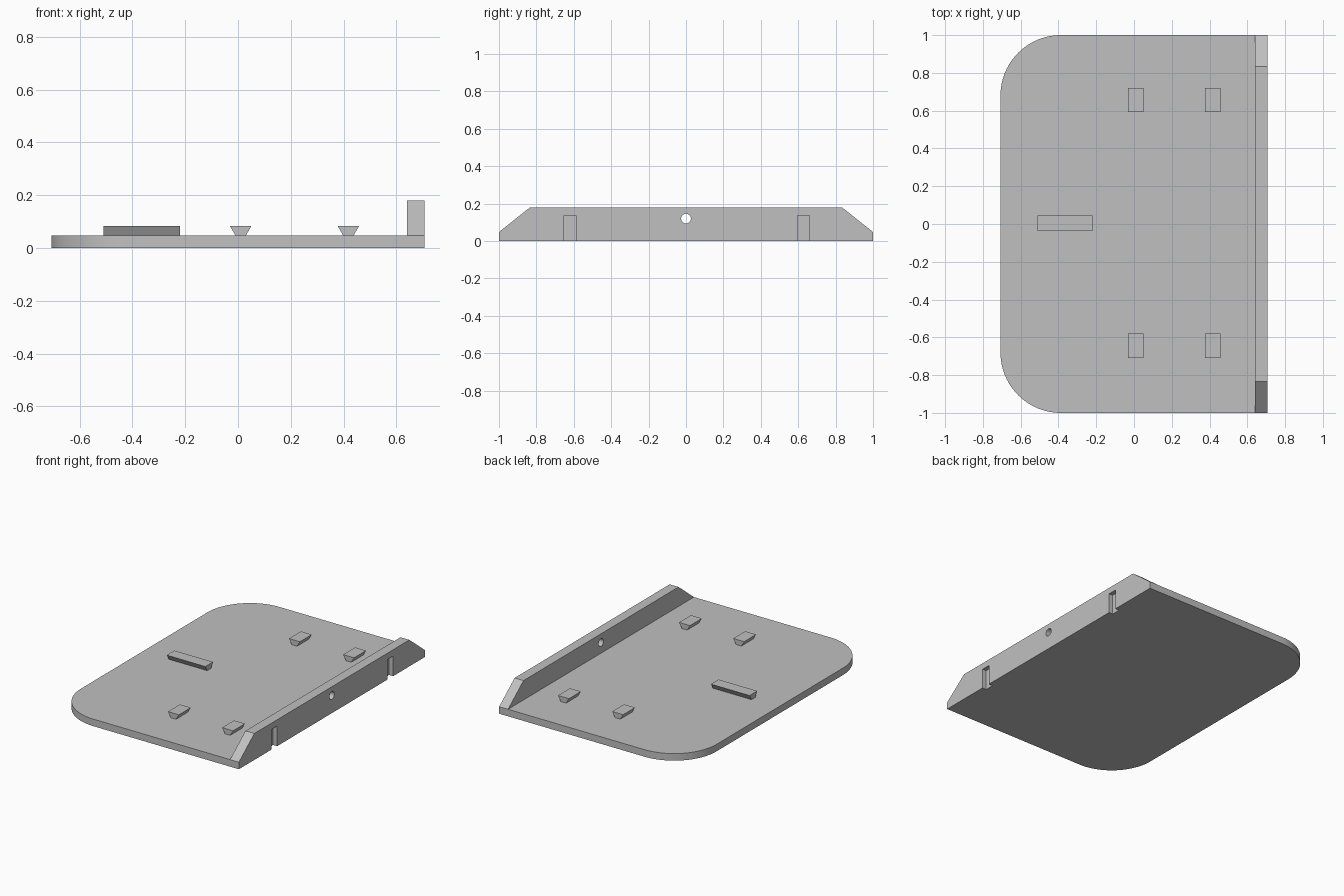
import bpy, bmesh, math
from mathutils import Vector

cube = bpy.data.objects.get("Cube")
if cube:
    bpy.data.objects.remove(cube, do_unlink=True)

grey = bpy.data.materials.new("light_grey")
grey.use_nodes = True
colour = (0.53, 0.53, 0.53, 1)
grey.diffuse_color = colour
grey.node_tree.nodes["Principled BSDF"].inputs["Base Color"].default_value = colour

HALF_X = 0.707    # half width of the tray
WALL_X = 0.64     # inner face of the wall
BASE_H = 0.048    # plate thickness
WALL_H = 0.18


def prism(name, profile, axis, start, end):
    """Extrude a 2D profile along x, y or z; profile axes keep x, y, z order."""
    def place(point, depth):
        coords = list(point)
        coords.insert("xyz".index(axis), depth)
        return Vector(coords)

    bm = bmesh.new()
    face = bm.faces.new([bm.verts.new(place(p, start)) for p in profile])
    shift = place((0, 0), end - start)
    extruded = bmesh.ops.extrude_face_region(bm, geom=[face])
    bmesh.ops.translate(bm, vec=shift,
                        verts=[v for v in extruded["geom"] if isinstance(v, bmesh.types.BMVert)])
    bmesh.ops.recalc_face_normals(bm, faces=bm.faces)
    mesh = bpy.data.meshes.new(name)
    bm.to_mesh(mesh)
    bm.free()
    mesh.materials.append(grey)
    obj = bpy.data.objects.new(name, mesh)
    bpy.context.collection.objects.link(obj)
    return obj


def combine(target, tool, operation):
    """Apply a boolean and remove the tool object."""
    mod = target.modifiers.new(operation.lower(), "BOOLEAN")
    mod.operation, mod.solver, mod.object = operation, "EXACT", tool
    bpy.context.view_layer.objects.active = target
    bpy.ops.object.modifier_apply(modifier=mod.name)
    bpy.data.objects.remove(tool, do_unlink=True)


def rectangle(u0, u1, v0, v1):
    return [(u0, v0), (u1, v0), (u1, v1), (u0, v1)]


def arc(cx, cy, radius, a0, a1, steps):
    angles = [math.radians(a0 + (a1 - a0) * i / steps) for i in range(steps + 1)]
    return [(cx + radius * math.cos(a), cy + radius * math.sin(a)) for a in angles]


# Base plate with two rounded corners
R = 0.32
outline = arc(R - HALF_X, 1 - R, R, 90, 180, 24) + arc(R - HALF_X, R - 1, R, 180, 270, 24)
outline += [(HALF_X, -1), (HALF_X, 1)]
tray = prism("tray_base", outline, "z", 0, BASE_H)

# Upright wall with sloped ends
wall_profile = [(-1, 0), (1, 0), (1, BASE_H), (0.834, WALL_H), (-0.834, WALL_H), (-1, BASE_H)]
combine(tray, prism("side_wall", wall_profile, "x", WALL_X, HALF_X), "UNION")

# Round hole through the wall and two shallow slots in its outer face
hole = arc(0, 0.12, 0.026, 0, 345, 23)
combine(tray, prism("hole_cutter", hole, "x", 0.6, 0.8), "DIFFERENCE")
for y in (-0.62, 0.628):
    slot = rectangle(y - 0.031, y + 0.031, -0.1, 0.137)
    combine(tray, prism("slot_cutter", slot, "x", HALF_X - 0.03, 0.8), "DIFFERENCE")

bpy.ops.object.select_all(action="DESELECT")
tray.select_set(True)
bpy.context.view_layer.objects.active = tray
bpy.ops.object.shade_smooth_by_angle(angle=math.radians(25))


# Dovetail pegs and bar, wider at the top
def dovetail(centre):
    return [(centre - 0.02, BASE_H), (centre + 0.02, BASE_H),
            (centre + 0.041, 0.084), (centre - 0.041, 0.084)]


for x, column in ((0.01, "inner"), (0.418, "outer")):
    for y, row in ((-0.645, "front"), (0.657, "back")):
        prism(f"{row}_{column}_peg", dovetail(x), "y", y - 0.064, y + 0.064)
prism("long_bar", dovetail(0.003), "x", -0.51, -0.219)
